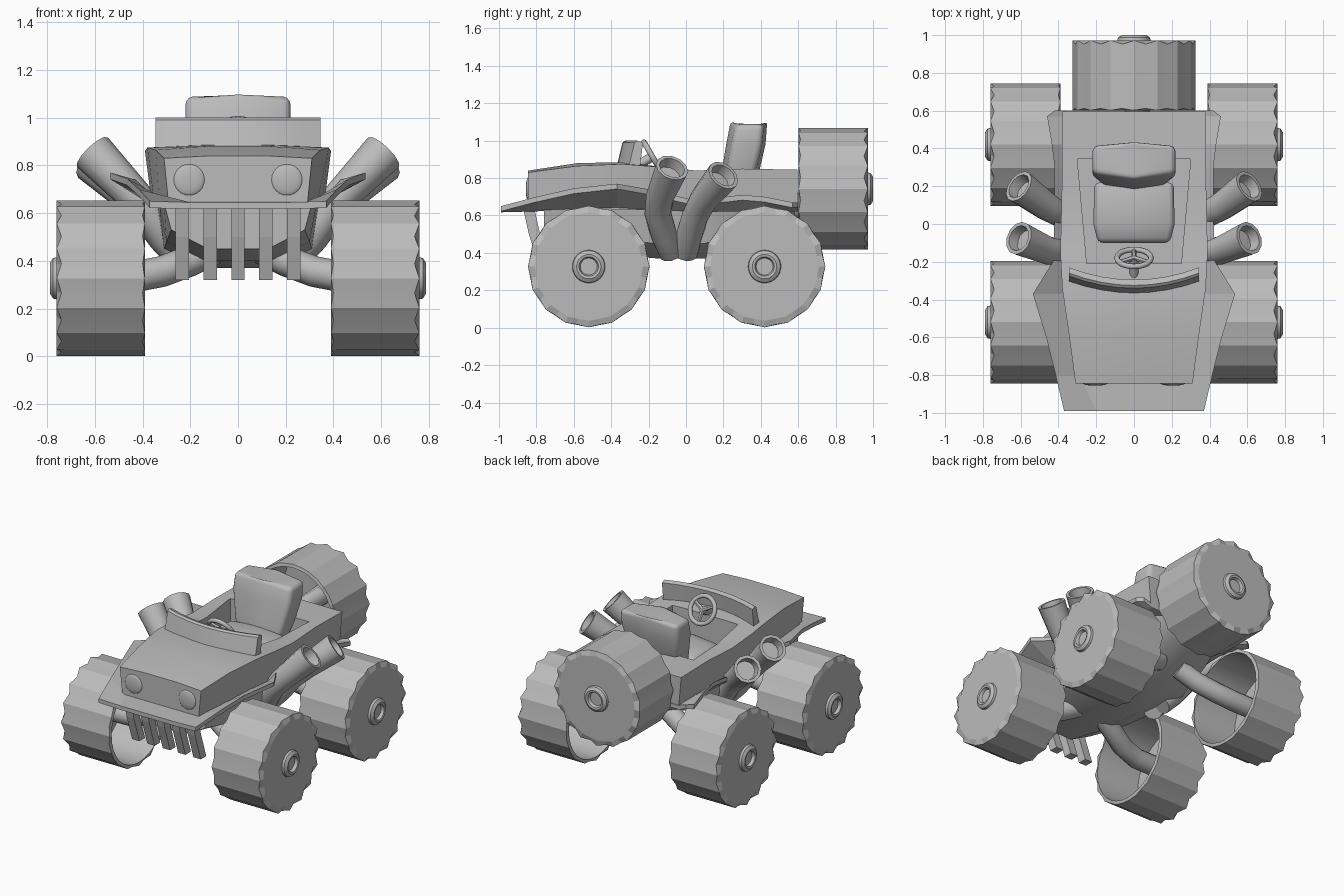
import bpy, bmesh, math
from mathutils import Matrix, Vector

cube = bpy.data.objects.get("Cube")
if cube:
    bpy.data.objects.remove(cube, do_unlink=True)

grey = bpy.data.materials.new("plain_grey")
grey.use_nodes = True
GREY = (0.5, 0.5, 0.5, 1)
grey.diffuse_color = GREY
grey.node_tree.nodes["Principled BSDF"].inputs["Base Color"].default_value = GREY


def finish(name, bm, smooth=None, matrix=Matrix()):
    bmesh.ops.transform(bm, matrix=matrix, verts=bm.verts)
    bmesh.ops.recalc_face_normals(bm, faces=bm.faces)
    mesh = bpy.data.meshes.new(name)
    bm.to_mesh(mesh)
    bm.free()
    mesh.materials.append(grey)
    obj = bpy.data.objects.new(name, mesh)
    bpy.context.collection.objects.link(obj)
    bpy.ops.object.select_all(action='DESELECT')
    obj.select_set(True)
    bpy.context.view_layer.objects.active = obj
    if smooth:
        bpy.ops.object.shade_smooth_by_angle(angle=math.radians(smooth))
    return obj


def loft(name, rings, smooth=None, matrix=Matrix()):
    """Skin a list of closed rings and cap both ends."""
    bm = bmesh.new()
    loops = [[bm.verts.new(p) for p in ring] for ring in rings]
    n = len(loops[0])
    for a, b in zip(loops, loops[1:]):
        for i in range(n):
            j = (i + 1) % n
            bm.faces.new((a[i], a[j], b[j], b[i]))
    bm.faces.new(loops[0])
    bm.faces.new(loops[-1])
    return finish(name, bm, smooth, matrix)


def mirrored(y, half):
    """Closed cross-section across the car from its left half."""
    return [(x, y, z) for x, z in half] + [(-x, y, z) for x, z in reversed(half)]


def apply_modifier(obj, kind, **settings):
    mod = obj.modifiers.new(kind.title(), kind)
    for key, value in settings.items():
        setattr(mod, key, value)
    bpy.context.view_layer.objects.active = obj
    bpy.ops.object.modifier_apply(modifier=mod.name)


def tube(name, points, radii, mouth=False, sides=12):
    pts = [Vector(p) for p in points]
    rings = []

    def ring(c, t, r):
        u = t.cross(Vector((0, 1, 0.01))).normalized()
        v = t.cross(u)
        steps = [2 * math.pi * i / sides for i in range(sides)]
        rings.append([c + r * (u * math.cos(a) + v * math.sin(a)) for a in steps])

    for i, p in enumerate(pts):
        t = (pts[min(i + 1, len(pts) - 1)] - pts[max(i - 1, 0)]).normalized()
        ring(p, t, radii[i])
    if mouth:
        ring(pts[-1], t, radii[-1] * 0.78)
        ring(pts[-1] - t * 0.06, t, radii[-1] * 0.7)
    return loft(name, rings, 45)


def wheel(name, location, turn):
    """Hollow cup wheel with a ribbed tread; its axis is local x, outer side +x."""
    teeth = 32
    # (x, r on ridge, x, r in groove)
    profile = [(0.325, 0.05, 0.325, 0.05), (0.325, 0.295, 0.325, 0.295),
               (0, 0.3, 0, 0.3), (0, 0.325, 0.01, 0.318),
               (0.37, 0.325, 0.35, 0.316), (0.37, 0.29, 0.37, 0.285),
               (0.37, 0.088, 0.37, 0.088), (0.385, 0.085, 0.385, 0.085),
               (0.398, 0.065, 0.398, 0.065), (0.395, 0.052, 0.395, 0.052),
               (0.375, 0.045, 0.375, 0.045)]
    rings = []
    for xa, ra, xb, rb in profile:
        ring = []
        for i in range(teeth):
            a = 2 * math.pi * i / teeth
            x, r = (xa, ra) if i % 2 == 0 else (xb, rb)
            ring.append((x, r * math.cos(a), r * math.sin(a)))
        rings.append(ring)
    place = Matrix.Translation(location) @ Matrix.Rotation(turn, 4, 'Z')
    return loft(name, rings, 12, place)


# Body shell: y, lower half-width, lower z, upper half-width, edge z, crown z
body = loft("body_shell", [
    mirrored(y, [(xb, zb), (xt, zt), (xt * 0.4, zc)]) for y, xb, zb, xt, zt, zc in [
        (-0.845, 0.29, 0.63, 0.31, 0.83, 0.84),
        (-0.58, 0.33, 0.63, 0.345, 0.865, 0.88),
        (-0.34, 0.35, 0.63, 0.38, 0.875, 0.885),
        (-0.15, 0.36, 0.63, 0.39, 0.86, 0.865),
        (0.05, 0.36, 0.63, 0.385, 0.84, 0.84),
        (0.3, 0.36, 0.63, 0.38, 0.85, 0.85),
        (0.595, 0.36, 0.63, 0.38, 0.845, 0.845)]], 25)

# Cockpit opening
cutter = loft("cockpit_cutter", [
    [(-0.25, -0.21, z), (0.25, -0.21, z), (0.3, 0.345, z), (-0.3, 0.345, z)]
    for z in (0.69, 1.0)])
cutter.hide_render = True
apply_modifier(body, 'BOOLEAN', object=cutter, operation='DIFFERENCE', solver='EXACT')
bpy.data.objects.remove(cutter, do_unlink=True)

# Flared fender plate: y, inner half-width and z, outer half-width and z
T = 0.028
loft("fender_plate", [
    mirrored(y, [(xi, zi - T), (xo, zo - T), (xo, zo), (xi, zi)]) for y, xi, zi, xo, zo in [
        (-0.99, 0.2, 0.645, 0.37, 0.65),
        (-0.8, 0.29, 0.65, 0.415, 0.70),
        (-0.6, 0.33, 0.665, 0.465, 0.745),
        (-0.37, 0.35, 0.67, 0.535, 0.77),
        (-0.2, 0.36, 0.66, 0.43, 0.74),
        (0.05, 0.36, 0.65, 0.42, 0.68),
        (0.3, 0.36, 0.65, 0.42, 0.71),
        (0.42, 0.36, 0.65, 0.435, 0.70),
        (0.57, 0.36, 0.65, 0.46, 0.67),
        (0.6, 0.36, 0.65, 0.42, 0.67)]])

# Underbody hull
loft("belly_hull", [
    mirrored(y, [(x * 0.45, zb), (x, zb + 0.08), (x + 0.03, 0.64)]) for y, x, zb in [
        (-0.76, 0.28, 0.45), (-0.5, 0.3, 0.4), (-0.15, 0.31, 0.37),
        (0.1, 0.31, 0.37), (0.35, 0.28, 0.45), (0.58, 0.24, 0.55)]], 35)

# Grille bars
for i in range(-2, 3):
    x = i * 0.117
    loft("grille_bar", [
        [(x - 0.028, y, z), (x + 0.028, y, z), (x + 0.028, y + 0.06, z), (x - 0.028, y + 0.06, z)]
        for y, z in [(-0.87, 0.635), (-0.84, 0.5), (-0.78, 0.32)]])

# Headlights
for side in (-1, 1):
    bm = bmesh.new()
    bmesh.ops.create_uvsphere(bm, u_segments=20, v_segments=12, radius=0.066)
    finish("headlight", bm, 60, Matrix.Translation((side * 0.205, -0.843, 0.74))
           @ Matrix.Diagonal((1, 0.2, 1, 1)))

# Curved windscreen
def screen_ring(x):
    y = -0.37 + 0.065 * (abs(x) / 0.345) ** 2
    return [(x, y, 0.865), (x, y + 0.03, 0.99), (x, y + 0.045, 1.0),
            (x, y + 0.075, 0.99), (x, y + 0.06, 0.865)]

loft("windscreen", [screen_ring(0.345 * i / 4) for i in range(-4, 5)], 35)

# Seat back and cushion
back = loft("seat_back", [
    [(-w, y0 + 0.03, z), (0, y0, z + h), (w, y0 + 0.03, z),
     (w, y1 - 0.02, z), (0, y1, z + h), (-w, y1 - 0.02, z)]
    for w, y0, y1, z, h in [(0.16, 0.17, 0.33, 0.7, 0), (0.19, 0.19, 0.39, 0.83, 0),
                            (0.22, 0.215, 0.425, 0.98, 0), (0.22, 0.24, 0.435, 1.085, 0.025)]])
cushion = loft("seat_cushion", [
    [(-w, y, 0.68), (-w, y, z), (0, y, z + 0.02), (w, y, z), (w, y, 0.68)]
    for w, y, z in [(0.19, -0.1, 0.76), (0.215, 0.0, 0.79), (0.21, 0.22, 0.78)]])
for part in (back, cushion):
    apply_modifier(part, 'BEVEL', width=0.028, segments=3, limit_method='ANGLE',
                   angle_limit=math.radians(45))
    bpy.ops.object.select_all(action='DESELECT')
    part.select_set(True)
    bpy.ops.object.shade_smooth_by_angle(angle=math.radians(50))

# Steering wheel, spokes and column
tilt = Matrix.Translation((0, -0.18, 0.915)) @ Matrix.Rotation(math.radians(-60), 4, 'X')
bpy.ops.mesh.primitive_torus_add(major_segments=24, minor_segments=8,
                                 major_radius=0.09, minor_radius=0.015)
rim = bpy.context.object
rim.name = "steering_wheel"
rim.matrix_world = tilt
rim.data.materials.append(grey)
bpy.ops.object.shade_smooth_by_angle(angle=math.radians(60))
hub = tilt.translation
for k in range(3):
    a = math.radians(90 + 120 * k)
    tip = tilt @ Vector((0.09 * math.cos(a), 0.09 * math.sin(a), 0))
    tube("steering_spoke", [hub, tip], [0.015, 0.011], sides=6)
tube("steering_column", [(0, -0.32, 0.83), hub], [0.025, 0.025])

# Wheels, axle arms and exhausts on both sides
for side, label in ((1, "left"), (-1, "right")):
    for y, end in ((-0.52, "front"), (0.42, "rear")):
        wheel(f"{end}_{label}_wheel", (side * 0.39, y, 0.327), 0 if side > 0 else math.pi)
        tube(f"{end}_{label}_axle",
             [(side * x, y * f, z) for x, f, z in [
                 (0.08, 0.8, 0.46), (0.2, 0.86, 0.4), (0.32, 0.95, 0.355),
                 (0.45, 1, 0.33), (0.73, 1, 0.327)]], [0.065] * 5)
    tube(f"front_{label}_exhaust", [(side * x, y, z) for x, y, z in [
        (0.22, -0.08, 0.4), (0.31, -0.12, 0.5), (0.38, -0.15, 0.61),
        (0.46, -0.14, 0.7), (0.61, -0.075, 0.855)]],
        [0.065, 0.07, 0.072, 0.075, 0.09], True)
    tube(f"rear_{label}_exhaust", [(side * x, y, z) for x, y, z in [
        (0.22, 0.0, 0.4), (0.31, 0.02, 0.5), (0.38, 0.05, 0.6),
        (0.46, 0.09, 0.68), (0.61, 0.2, 0.815)]],
        [0.065, 0.07, 0.072, 0.075, 0.09], True)

# Spare wheel and its bracket
wheel("spare_wheel", (0, 0.602, 0.742), math.pi / 2)
tube("spare_bracket", [(0, 0.45, 0.6), (0.02, 0.62, 0.66), (0, 0.75, 0.73), (0, 0.94, 0.742)],
     [0.065] * 4)
